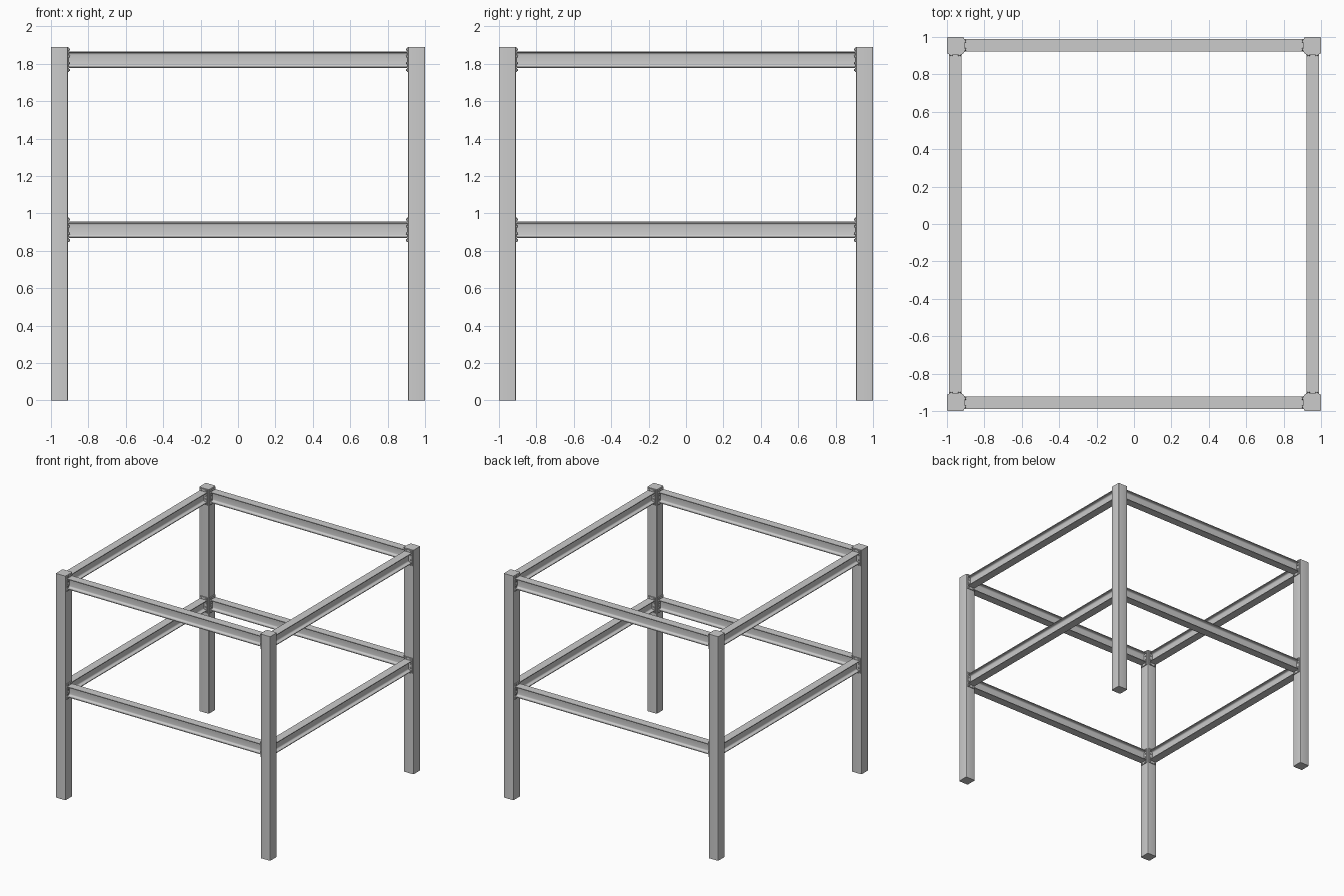
import bpy, bmesh, math
from mathutils import Matrix, Vector

if "Cube" in bpy.data.objects:
    bpy.data.objects.remove(bpy.data.objects["Cube"])

C = 0.955            # centre line of posts and beams
POST = 0.09          # post width
HEIGHT = 1.89
INNER = C - POST / 2  # inner face of the posts
PLATE = 0.007        # end plate thickness
LEVELS = {"lower": 0.912, "upper": 1.822}
SIDES = ["front", "right", "back", "left"]


def finish(bm, name):
    bmesh.ops.recalc_face_normals(bm, faces=bm.faces)
    me = bpy.data.meshes.new(name)
    bm.to_mesh(me)
    bm.free()
    return me


def place(me, name, matrix):
    ob = bpy.data.objects.new(name, me)
    bpy.context.collection.objects.link(ob)
    ob.matrix_world = matrix
    return ob


def smooth(ob):
    bpy.ops.object.select_all(action='DESELECT')
    ob.select_set(True)
    bpy.context.view_layer.objects.active = ob
    bpy.ops.object.shade_smooth_by_angle(angle=math.radians(30))


def extrude_outline(points, axis_vec, name):
    bm = bmesh.new()
    face = bm.faces.new([bm.verts.new(p) for p in points])
    geo = bmesh.ops.extrude_face_region(bm, geom=[face], use_keep_orig=True)
    verts = [v for v in geo["geom"] if isinstance(v, bmesh.types.BMVert)]
    bmesh.ops.translate(bm, verts=verts, vec=axis_vec)
    return finish(bm, name)


def post_mesh():
    # square tube outline with small rounded corners
    r, h, pts = 0.006, POST / 2, []
    for q, (sx, sy) in enumerate([(1, 1), (-1, 1), (-1, -1), (1, -1)]):
        for i in range(5):
            a = math.radians(q * 90 + i * 22.5)
            pts.append((sx * (h - r) + r * math.cos(a), sy * (h - r) + r * math.sin(a), 0))
    return extrude_outline(pts, (0, 0, HEIGHT), "post")


def beam_mesh():
    # I-section with filleted web, running along x
    hw, hh, t, w, r = 0.034, 0.044, 0.006, 0.004, 0.012
    quarter = [(hw, hh), (hw, hh - t)]
    for i in range(5):
        a = math.radians(90 + i * 22.5)
        quarter.append((w + r + r * math.cos(a), hh - t - r + r * math.sin(a)))
    half = quarter + [(y, -z) for y, z in reversed(quarter)]
    outline = half + [(-y, z) for y, z in reversed(half)]
    x = INNER - PLATE
    return extrude_outline([(-x, y, z) for y, z in outline], (2 * x, 0, 0), "beam")


def plates_mesh():
    # end plate at each end of a beam
    bm = bmesh.new()
    for s in (-1, 1):
        m = Matrix.Translation((s * (INNER - PLATE / 2), 0, 0)) @ Matrix.Diagonal((PLATE, 0.07, 0.13, 1))
        bmesh.ops.create_cube(bm, size=1, matrix=m)
    return finish(bm, "end_plates")


def bolts_mesh():
    # hexagonal bolt heads on the end plates
    bm = bmesh.new()
    depth = 0.006
    for s in (-1, 1):
        for y in (-0.022, 0.022):
            for z in (-0.055, -0.018, 0.018, 0.055):
                m = Matrix.Translation((s * (INNER - PLATE - depth / 2), y, z)) @ Matrix.Rotation(math.pi / 2, 4, 'Y')
                bmesh.ops.create_cone(bm, cap_ends=True, segments=6, radius1=0.007,
                                      radius2=0.007, depth=depth, matrix=m)
    return finish(bm, "bolts")


post, beam, plates, bolts = post_mesh(), beam_mesh(), plates_mesh(), bolts_mesh()
for k, side in enumerate(SIDES):
    turn = Matrix.Rotation(k * math.pi / 2, 4, 'Z')
    p = place(post, f"{side}_corner_post", turn @ Matrix.Translation((-C, -C, 0)))
    for level, z in LEVELS.items():
        m = turn @ Matrix.Translation((0, -C, z))
        b = place(beam, f"{side}_{level}_beam", m)
        place(plates, f"{side}_{level}_end_plates", m)
        place(bolts, f"{side}_{level}_bolts", m)

# smooth the shared rounded meshes once
smooth(p)
smooth(b)
